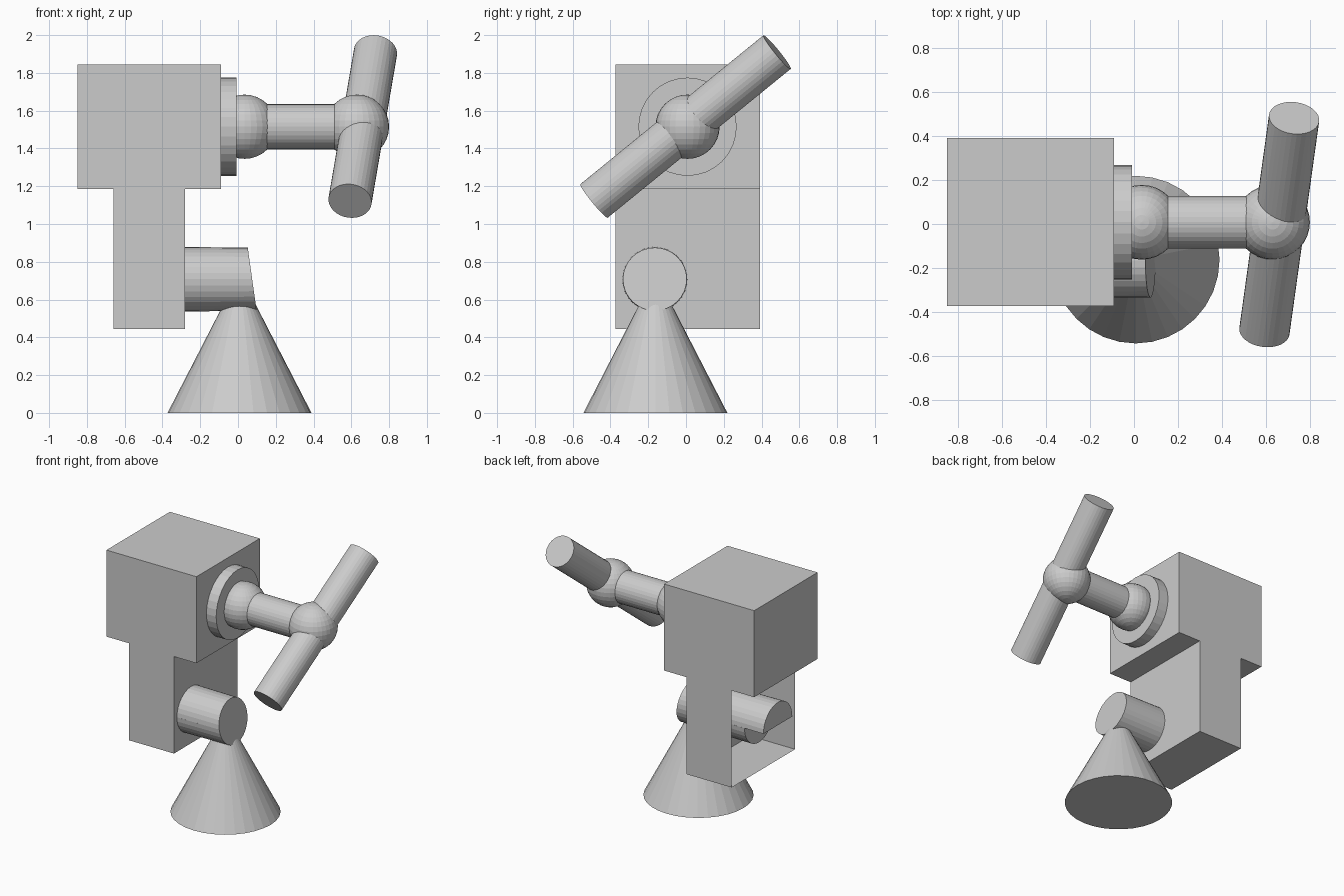
import bpy, bmesh
from math import sin, cos, pi
from mathutils import Vector

if "Cube" in bpy.data.objects:
    bpy.data.objects.remove(bpy.data.objects["Cube"])


def make_object(name, bm):
    bmesh.ops.recalc_face_normals(bm, faces=bm.faces)
    mesh = bpy.data.meshes.new(name)
    bm.to_mesh(mesh)
    bm.free()
    obj = bpy.data.objects.new(name, mesh)
    bpy.context.collection.objects.link(obj)
    return obj


def rod(name, start, end, r1, r2=None):
    a, b = Vector(start), Vector(end)
    bpy.ops.mesh.primitive_cone_add(vertices=32, radius1=r1,
                                    radius2=r1 if r2 is None else r2,
                                    depth=(b - a).length, location=(a + b) / 2)
    obj = bpy.context.object
    obj.name = name
    obj.rotation_euler = (b - a).to_track_quat('Z', 'Y').to_euler()
    return obj


def ball(name, centre, radius):
    bpy.ops.mesh.primitive_uv_sphere_add(segments=32, ring_count=16,
                                         radius=radius, location=centre)
    bpy.context.object.name = name


# Body: T profile extruded in depth, lower left side left open
profile = [(-0.85, 1.845), (-0.85, 1.185), (-0.66, 1.185), (-0.66, 0.445),
           (-0.28, 0.445), (-0.28, 1.185), (-0.09, 1.185), (-0.09, 1.845)]
bm = bmesh.new()
front = [bm.verts.new((x, -0.372, z)) for x, z in profile]
back = [bm.verts.new((x, 0.392, z)) for x, z in profile]
bm.faces.new(front)
bm.faces.new(back)
for i in range(8):
    j = (i + 1) % 8
    bm.faces.new((front[i], front[j], back[j], back[i]))
bmesh.ops.recalc_face_normals(bm, faces=bm.faces)
opening = [f for f in bm.faces if all(abs(v.co.x + 0.66) < 1e-4 for v in f.verts)]
bmesh.ops.delete(bm, geom=opening, context='FACES')
make_object("body", bm)

# Tap handle: flange, joints, stem and tilted crossbar
Y, Z = 0.008, 1.515
rod("flange", (-0.09, Y, Z), (-0.008, Y, Z), 0.26)
ball("inner_joint", (0.035, Y, Z), 0.17)
rod("stem", (0.03, Y, Z), (0.63, Y, Z), 0.12)
ball("outer_joint", (0.63, Y, Z), 0.17)
rod("crossbar", (0.593, -0.487, 1.122), (0.728, 0.482, 1.91), 0.115)

# Lower spout: upper half runs further into the body than the lower half
def half_spout(name, start_angle, inner_x):
    cy, cz, n = -0.165, 0.708, 16
    bm = bmesh.new()
    inner, outer = [], []
    for i in range(n + 1):
        a = start_angle + pi * i / n
        inner.append(bm.verts.new((inner_x, cy + 0.174 * cos(a), cz + 0.174 * sin(a))))
        z = 0.167 * sin(a)
        outer.append(bm.verts.new((0.075 - 0.14 * z, cy + 0.169 * cos(a), cz + z)))
    bm.faces.new(inner)
    bm.faces.new(outer)
    for i in range(n + 1):
        j = (i + 1) % (n + 1)
        bm.faces.new((inner[i], inner[j], outer[j], outer[i]))
    make_object(name, bm)


half_spout("spout_upper", 0, -0.66)
half_spout("spout_lower", pi, -0.50)

# Cone stand under the spout
rod("cone_stand", (0.008, -0.162, 0), (0.008, -0.162, 0.74), 0.381, 0)
